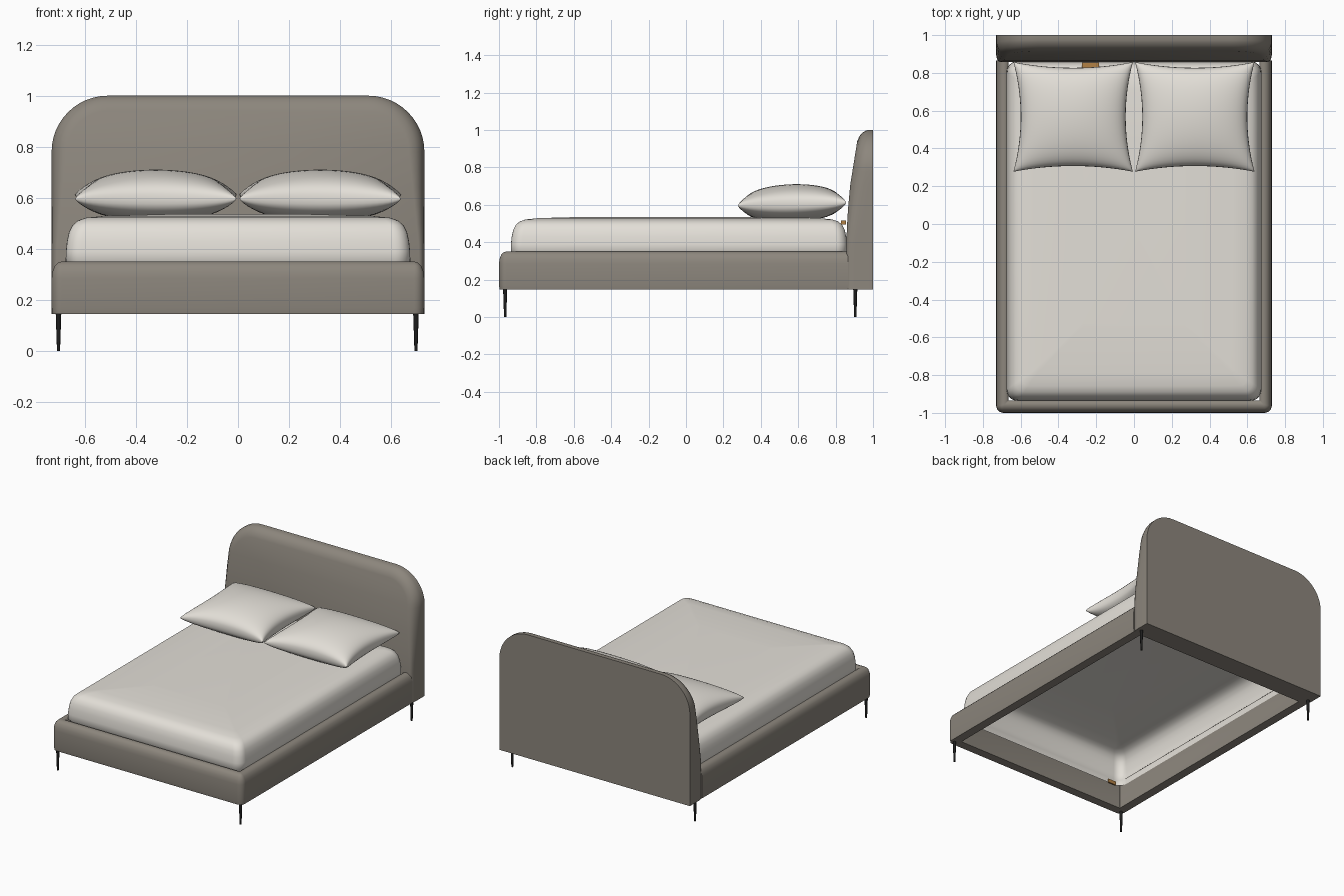
import bpy, bmesh, math

if "Cube" in bpy.data.objects:
    bpy.data.objects.remove(bpy.data.objects["Cube"])

def material(name, rgb):
    m = bpy.data.materials.new(name)
    m.diffuse_color = (*rgb, 1)
    m.use_nodes = True
    m.node_tree.nodes["Principled BSDF"].inputs["Base Color"].default_value = m.diffuse_color
    return m

TAUPE = material("taupe fabric", (0.265, 0.240, 0.205))
WHITE = material("off white linen", (0.77, 0.74, 0.685))
BLACK = material("black metal", (0.012, 0.012, 0.012))
ORANGE = material("orange brown tab", (0.45, 0.22, 0.06))

def finish(name, bm, mat, angle):
    bmesh.ops.remove_doubles(bm, verts=bm.verts, dist=1e-5)
    bmesh.ops.recalc_face_normals(bm, faces=bm.faces)
    me = bpy.data.meshes.new(name)
    bm.to_mesh(me)
    bm.free()
    me.materials.append(mat)
    ob = bpy.data.objects.new(name, me)
    bpy.context.collection.objects.link(ob)
    bpy.ops.object.select_all(action='DESELECT')
    ob.select_set(True)
    bpy.context.view_layer.objects.active = ob
    bpy.ops.object.shade_smooth_by_angle(angle=math.radians(angle))
    return ob

def loft(bm, rings, wrap_ring=True, wrap_rows=False):
    """Skin a list of equally long point rings, return their verts."""
    rows = [[bm.verts.new(p) for p in r] for r in rings]
    n = len(rows[0])
    for j in range(len(rows) if wrap_rows else len(rows) - 1):
        a, b = rows[j], rows[(j + 1) % len(rows)]
        for i in range(n if wrap_ring else n - 1):
            k = (i + 1) % n
            bm.faces.new((a[i], a[k], b[k], b[i]))
    return rows

def arc(cx, cy, r, a0, a1, n):
    return [(cx + r * math.cos(math.radians(a0 + (a1 - a0) * i / n)),
             cy + r * math.sin(math.radians(a0 + (a1 - a0) * i / n))) for i in range(n + 1)]

# Headboard: arched outline, thinner towards the top, soft front edge
BASE = 0.146
THICK = [(BASE, .143), (0.4, .143), (0.55, .136), (0.7, .123), (0.85, .099), (1.0, .075)]

def thick(z):
    for (z0, t0), (z1, t1) in zip(THICK, THICK[1:]):
        if z <= z1:
            return t0 + (t1 - t0) * (z - z0) / (z1 - z0)
    return THICK[-1][1]

def blend(z):
    # 0 on the crisp lower sides, 1 on the soft arch
    return min(max((z - .4) / .38, 0), 1)

def arch(d):
    w, r = 0.73 - d, 0.22 - d
    left = [(-.73 + d * (.35 + .65 * blend(z)), z)
            for z in (BASE, .25, .35, .42, .5, .57, .64, .71)]
    left += arc(-w + r, 1 - d - r, r, 180, 90, 12)
    return left + [(-x, z) for x, z in reversed(left)]

bm = bmesh.new()
rings = [[(x, 1.0, z) for x, z in arch(0)]]
for d, f in ((0, .35), (.004, .52), (.014, .73), (.033, .91), (.06, 1)):
    rings.append([(x, 1 - f ** (.35 + .65 * blend(z)) * thick(z), z) for x, z in arch(d)])
rows = loft(bm, rings)
bm.faces.new(rows[0])
front = rows[-1]
for i in range(len(front) // 2 - 1):
    bm.faces.new((front[i], front[i + 1], front[-2 - i], front[-1 - i]))
finish("headboard", bm, TAUPE, 50)

# Bed frame: upholstered rail swept around three sides, open below
def u_path(d, z):
    w, y0, r = .73 - d, -1 + d, max(.04 - d, .004)
    left = [(-w, .866)] + arc(-w + r, y0 + r, r, 180, 270, 6)
    return [(x, y, z) for x, y in left + [(-x, y) for x, y in reversed(left)]]

bm = bmesh.new()
profile = [(.004, BASE), (0, .17), (0, .285), (.003, .31), (.012, .333),
           (.025, .346), (.04, .351), (.056, .349), (.065, .34), (.065, BASE)]
rows = loft(bm, [u_path(d, z) for d, z in profile], wrap_ring=False, wrap_rows=True)
for end in (0, -1):
    bm.faces.new([r[end] for r in rows])
finish("bed_frame", bm, TAUPE, 45)

# Mattress cover: stacked rounded rectangles, crowned top, open below
def rounded_rect(d, z):
    w, y0, y1 = .675 - d, -.937 + d, .862 - d
    r = max(.06 - d * .3, .01)
    pts = []
    for cx, cy, a in ((w - r, y1 - r, 0), (-w + r, y1 - r, 90),
                      (-w + r, y0 + r, 180), (w - r, y0 + r, 270)):
        pts += arc(cx, cy, r, a, a + 90, 6)
    return [(x, y, z) for x, y in pts]

bm = bmesh.new()
layers = [(.012, .295), (.011, .335), (0, .35), (.001, .39), (.005, .43),
          (.013, .465), (.027, .493), (.048, .511), (.08, .522), (.15, .529), (.4, .536)]
rows = loft(bm, [rounded_rect(d, z) for d, z in layers])
bm.faces.new(rows[-1])
finish("mattress_cover", bm, WHITE, 80)

# Small tabs peeking out at the cover's back edge and lower front rim
for name, at, size in (("back_tab", (-.23, .842, .506), (.09, .025, .02)),
                       ("front_tab", (-.585, -.919, .303), (.06, .008, .025))):
    bm = bmesh.new()
    bmesh.ops.create_cube(bm, size=1)
    for v in bm.verts:
        v.co = [a + c * s for a, c, s in zip(at, v.co, size)]
    finish(name, bm, ORANGE, 30)

# Pillows: puffed squares with pulled-out corners
def pillow(name, side):
    n = 28
    s = [-math.cos(math.pi * i / n) for i in range(n + 1)]
    bm = bmesh.new()
    for height, power in ((.106, .38), (-.095, .36)):
        rings = []
        for v in s:
            ring = []
            for u in s:
                puff = max((1 - u * u) * (1 - v * v), 0) ** power
                x = side * (.322 + u * (.316 - .038 * (1 - v * v)))
                y = .567 + v * (.290 - .030 * (1 - u * u))
                z = .604 + .008 * v + height * puff
                ring.append((x, y, max(z, .527)))
            rings.append(ring)
        loft(bm, rings, wrap_ring=False)
    finish(name, bm, WHITE, 60)

pillow("right_pillow", 1)
pillow("left_pillow", -1)

# Legs: thin tapered metal pins
for part, y in (("front", -.967), ("back", .905)):
    for side, x in (("left", -.703), ("right", .697)):
        bm = bmesh.new()
        rings = [[(x + r * math.cos(a * math.pi / 6), y + r * math.sin(a * math.pi / 6), z)
                  for a in range(12)] for r, z in ((.006, 0), (.011, .15))]
        rows = loft(bm, rings)
        for r in rows:
            bm.faces.new(r)
        finish(f"{part}_{side}_leg", bm, BLACK, 40)
